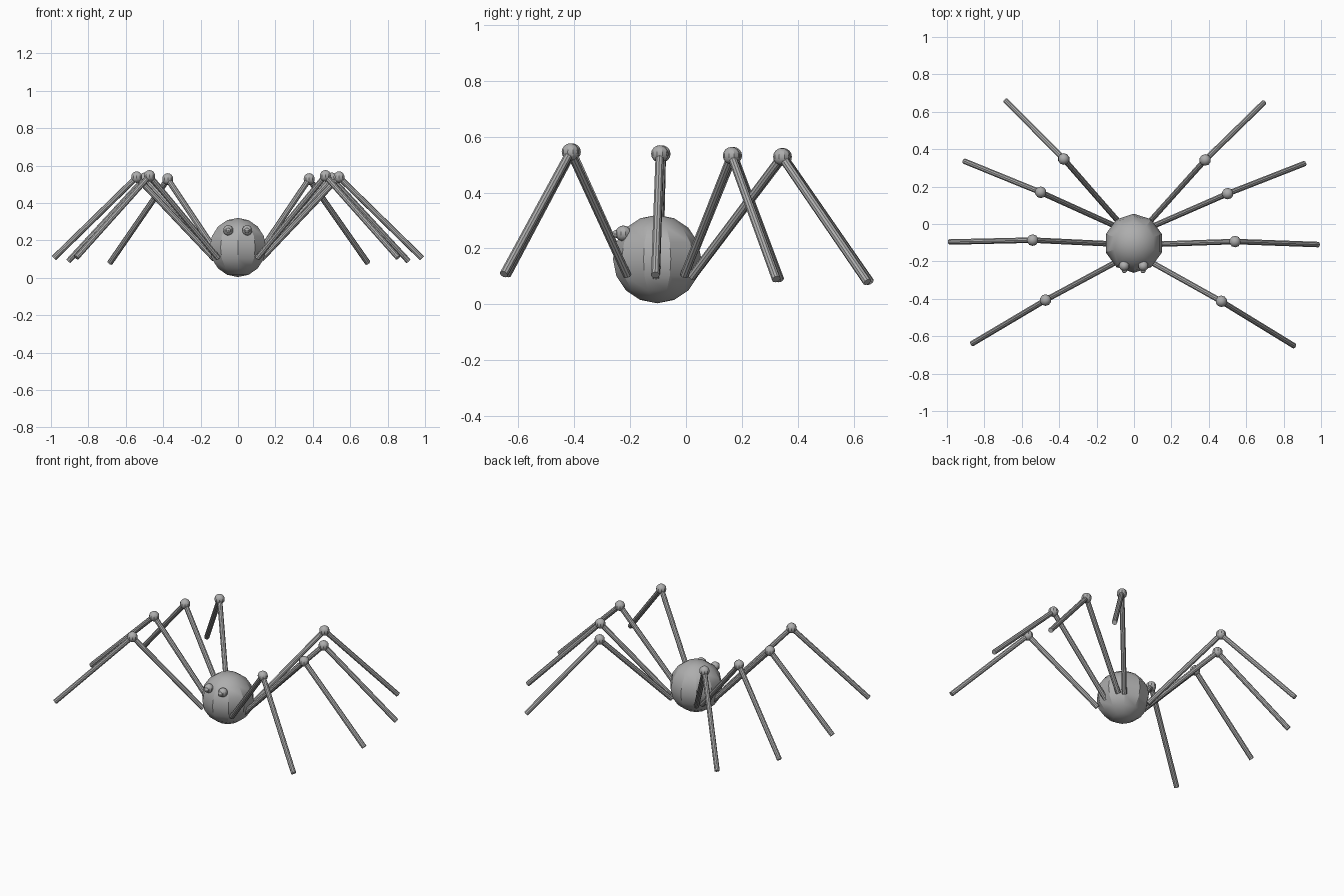
import bpy, math
from mathutils import Vector, Matrix

if "Cube" in bpy.data.objects:
    bpy.data.objects.remove(bpy.data.objects["Cube"])

grey = bpy.data.materials.new("plain grey")
grey.diffuse_color = (0.42, 0.42, 0.42, 1)
grey.use_nodes = True
grey.node_tree.nodes["Principled BSDF"].inputs["Base Color"].default_value = grey.diffuse_color

# Slight turn of the whole creature about the vertical axis
TURN = Matrix.Rotation(math.radians(-0.4), 3, 'Z')


def finish(obj, name):
    obj.name = name
    obj.data.materials.append(grey)
    bpy.ops.object.shade_smooth_by_angle(angle=math.radians(30))
    return obj


def ball(name, centre, radius):
    bpy.ops.mesh.primitive_uv_sphere_add(segments=10, ring_count=8, radius=radius,
                                         location=TURN @ Vector(centre))
    return finish(bpy.context.object, name)


def rod(name, start, end, radius=0.0155):
    a, b = TURN @ Vector(start), TURN @ Vector(end)
    bpy.ops.mesh.primitive_cylinder_add(vertices=10, radius=radius, depth=(b - a).length,
                                        location=(a + b) / 2)
    obj = bpy.context.object
    obj.rotation_euler = (b - a).to_track_quat('Z', 'Y').to_euler()
    return finish(obj, name)


# Round body
ball("body", (0, -0.103, 0.162), 0.158)

# Hip, knee and foot points of the legs on one side
LEGS = {
    "front": ((0.105, -0.210, 0.105), (0.470, -0.410, 0.545), (0.860, -0.645, 0.108)),
    "second": ((0.125, -0.107, 0.100), (0.541, -0.090, 0.538), (0.984, -0.103, 0.105)),
    "third": ((0.115, -0.005, 0.105), (0.500, 0.166, 0.532), (0.908, 0.329, 0.090)),
    "rear": ((0.090, 0.020, 0.098), (0.378, 0.345, 0.528), (0.689, 0.653, 0.080)),
}

for side, s in (("left", -1), ("right", 1)):
    for pos, points in LEGS.items():
        hip, knee, foot = [(x * s, y, z) for x, y, z in points]
        rod(f"{pos}_{side}_upper_leg", hip, knee)
        ball(f"{pos}_{side}_knee", knee, 0.031)
        rod(f"{pos}_{side}_lower_leg", knee, foot)
    # Eye with a small pupil bump
    ball(f"{side}_eye", (s * 0.051, -0.224, 0.254), 0.028)
    ball(f"{side}_pupil", (s * 0.050, -0.249, 0.252), 0.014)
